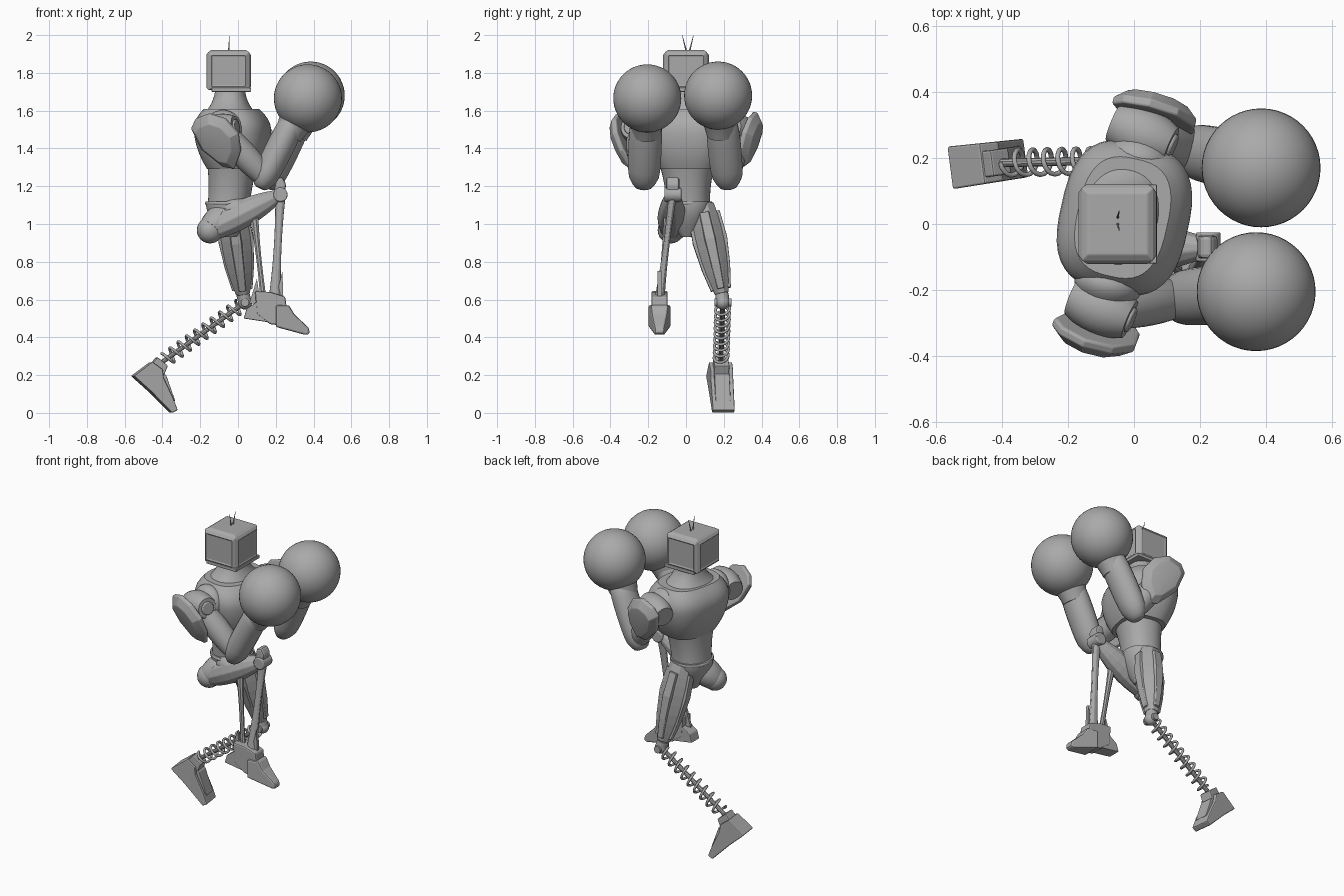
import bpy, bmesh, math
from math import sin, cos, pi
from mathutils import Vector, Matrix

if "Cube" in bpy.data.objects:
    bpy.data.objects.remove(bpy.data.objects["Cube"])

grey = bpy.data.materials.new("matte grey")
grey.use_nodes = True
colour = (.4, .4, .4, 1)
grey.diffuse_color = colour
grey.node_tree.nodes["Principled BSDF"].inputs["Base Color"].default_value = colour
YAW = -.22


def finish(ob, smooth=35, bevel=0):
    ob.data.materials.append(grey)
    if bevel:
        modifier = ob.modifiers.new("bevel", "BEVEL")
        modifier.width, modifier.segments = bevel, 2
    if smooth:
        bpy.ops.object.select_all(action="DESELECT")
        ob.select_set(True)
        bpy.context.view_layer.objects.active = ob
        bpy.ops.object.shade_smooth_by_angle(angle=math.radians(smooth))
    return ob


def add(name, bm, smooth=35, bevel=0, matrix=Matrix()):
    bmesh.ops.recalc_face_normals(bm, faces=bm.faces)
    mesh = bpy.data.meshes.new(name)
    bm.to_mesh(mesh)
    bm.free()
    ob = bpy.data.objects.new(name, mesh)
    bpy.context.collection.objects.link(ob)
    ob.matrix_world = matrix
    return finish(ob, smooth, bevel)


def skin(rings):
    """Bridge equal rings of points and cap both ends."""
    bm = bmesh.new()
    loops = [[bm.verts.new(point) for point in ring] for ring in rings]
    count = len(loops[0])
    for low, high in zip(loops, loops[1:]):
        for i in range(count):
            j = (i + 1) % count
            bm.faces.new((low[i], low[j], high[j], high[i]))
    bm.faces.new(loops[0][::-1])
    bm.faces.new(loops[-1])
    return bm


def oval(z, centre, half_x, half_y, count=40, power=1):
    def rounded(value):
        return math.copysign(abs(value) ** power, value)
    angles = [2 * pi * (i + .5) / count for i in range(count)]
    return [(centre + half_x * rounded(cos(a)), half_y * rounded(sin(a)), z) for a in angles]


def body(name, bottom, top, shape, power, matrix):
    """Loft upright ovals; shape gives centre and half sizes at each fraction."""
    steps = [i / 12 for i in range(13)]
    rings = [oval(bottom + (top - bottom) * t, *shape(t), power=power) for t in steps]
    return add(name, skin(rings), 40, 0, matrix)


def axis_frame(start, end):
    start, end = Vector(start), Vector(end)
    z = (end - start).normalized()
    side = Vector((0, 1, 0)) if abs(z.y) < .9 else Vector((0, 0, 1))
    x = side.cross(z).normalized()
    matrix = Matrix((x, z.cross(x), z)).transposed().to_4x4()
    matrix.translation = start
    return matrix, (end - start).length


def limb(name, start, end, radii, flat=1, count=24, smooth=35, bevel=0, rounding=0):
    """Swell smoothly through start, middle and end radii, with optional rounded ends."""
    matrix, length = axis_frame(start, end)
    first, middle, last = radii
    rings = []
    for i in range(13):
        t = (1 - cos(pi * i / 12)) / 2
        radius = first * (1 - t) * (1 - 2 * t) + 4 * middle * t * (1 - t) + last * t * (2 * t - 1)
        radius *= (1 - rounding) + rounding * min(1, math.sqrt(6 * min(t, 1 - t)))
        rings.append(oval(t * length, 0, radius, radius * flat, count))
    return add(name, skin(rings), smooth, bevel, matrix)


def rod(name, start, end, radius, count=16, bevel=0):
    matrix, length = axis_frame(start, end)
    return add(name, skin([oval(z, 0, radius, radius, count) for z in (0, length)]), 35, bevel, matrix)


def ball(name, centre, radius, segments=32):
    bm = bmesh.new()
    bmesh.ops.create_uvsphere(bm, u_segments=segments, v_segments=segments // 2, radius=radius)
    return add(name, bm, 60, 0, Matrix.Translation(centre))


def slab(name, outline, centre_y, half, bevel=.005, turn=0, toe=1):
    """Extrude an x-z outline along y, narrowed by toe towards +x, then turn it."""
    low, high = min(x for x, z in outline), max(x for x, z in outline)
    middle = (low + high) / 2
    place = Matrix.Translation((middle, centre_y, 0)) @ Matrix.Rotation(turn, 4, "Z")
    rings = [[(x - middle, side * half * (1 + (toe - 1) * (x - low) / (high - low)), z)
              for x, z in outline] for side in (-1, 1)]
    return add(name, skin(rings), 0, bevel, place)


# Head: box with a bevelled raised panel on each side, brim and two antennae
bm = bmesh.new()
bmesh.ops.create_cube(bm, size=1, matrix=Matrix.Diagonal((.215, .22, .2, 1)))
sides = [face for face in bm.faces if face.normal.z > -.5]
bmesh.ops.inset_individual(bm, faces=sides, thickness=.024, depth=.012)
sides = [face for face in sides if abs(face.normal.z) < .5]
bmesh.ops.inset_individual(bm, faces=sides, thickness=.006, depth=-.006)
add("head", bm, 0, .004, Matrix.Translation((-.05, 0, 1.81)))
slab("head_brim", [(-.14, 1.7), (.07, 1.7), (.07, 1.72), (-.14, 1.72)], 0, .12, .004)
for side in (-1, 1):
    limb("antenna", (-.05, .01 + side * .005, 1.9), (-.045, .01 + side * .03, 2), (.005, .003, .001), count=6)

# Torso: barrel chest, neck, waist and pelvis
turned = Matrix.Rotation(YAW, 4, "Z")
upper = Matrix.Translation((0, .012, 0)) @ turned


def barrel(t):
    peak = .65
    offset = (peak - t) / peak if t < peak else (t - peak) / (1 - peak)
    half = .195 - .058 * offset ** 2
    return -.02 - .015 * t, half, half + .02 + .025 * t


body("chest", 1.29, 1.61, barrel, .72, upper)
body("neck", 1.59, 1.72, lambda t: (-.043, .078 + .05 * (1 - t) ** 2, .08 + .09 * (1 - t) ** 2), .9, upper)
body("waist", 1.1, 1.31, lambda t: (-.05 + .02 * t, .11 + .02 * t * t, .115 + .03 * t * t), .9, turned)
body("pelvis", .93, 1.12, lambda t: (-.05, .04 + .08 * sin(t * pi / 2), .035 + .09 * sin(t * pi / 2)), .9, turned)
limb("belt", (-.05, .01, 1.1), (-.05, .01, 1.12), (.12, .125, .12), 1.04, 32)

# Arms, each with a barrel shoulder joint, tilted pad and round glove
pad = [(-.13, .07), (-.1, .12), (-.02, .15), (.07, .12), (.13, .04), (.13, -.06), (.08, -.16), (.02, -.15), (-.09, -.05)]
arms = [("right", -1, (-.095, -.255, 1.5), (.14, -.225, 1.25), (.29, -.21, 1.53),
         (.37, -.205, 1.665), (-.11, -.305, 1.45), -.36, .38),
        ("left", 1, (.03, .27, 1.5), (.18, .225, 1.25), (.32, .185, 1.53),
         (.385, .17, 1.68), (.055, .315, 1.45), -.24, .24)]
for side, sign, shoulder, elbow, wrist, fist, pad_centre, pad_turn, pad_tilt in arms:
    shoulder, elbow, wrist = Vector(shoulder), Vector(elbow), Vector(wrist)
    out = turned @ Vector((0, sign, 0))
    ahead = Vector((.9, -.38, .15)).normalized()
    limb(side + "_shoulder_ring", shoulder - out * .09, shoulder - out * .02, (.1, .1, .07))
    limb(side + "_shoulder_barrel", shoulder - ahead * .1, shoulder + ahead * .09, (.06, .084, .06))
    rod(side + "_shoulder_cap", shoulder + ahead * .08, shoulder + ahead * .1, .04, 20, .006)
    rod(side + "_shoulder_pin", shoulder, shoulder + out * .06, .035)
    limb(side + "_upper_arm", shoulder, elbow, (.06, .072, .055))
    drop = Vector((.025, 0, .06))
    limb(side + "_forearm", elbow - drop, wrist + drop, (.064, .074, .066), 1.2, rounding=.6)
    limb(side + "_glove_cuff", wrist - drop, fist, (.074, .1, .14))
    ball(side + "_glove", fist, .18, 48)
    layers = [(0, .95), (.005, 1), (.025, 1), (.06, .72), (.065, .45)]
    place = Matrix.Translation(pad_centre) @ Matrix.Rotation(pad_turn, 4, "Z") @ Matrix.Rotation(-sign * pad_tilt, 4, "X")
    rings = [[(x * scale, sign * depth, z * scale) for x, z in pad] for depth, scale in layers]
    add(side + "_shoulder_pad", skin(rings), 25, .004, place)

# Left leg: panelled thigh, knee joint, spring shin and boot
hip, knee = Vector((-.035, .085, 1.1)), Vector((.026, .19, .63))
limb("left_thigh", hip, knee, (.07, .083, .04), .95, 8, 0, .005)
matrix, length = axis_frame(hip, knee)
for quarter in range(4):
    spin = Matrix.Rotation(quarter * pi / 2, 4, "Z")
    rings = [[(radius * depth, radius * width, t * length)
              for depth, width in ((.7, -.36), (1, -.28), (1, .28), (.7, .36))]
             for t, radius in ((.1, .084), (.4, .093), (.7, .077), (.95, .054))]
    add("left_thigh_panel", skin(rings), 0, .003, matrix @ spin)
joint, ankle = Vector((.037, .195, .585)), Vector((-.4, .185, .27))
across = Vector((0, .045, 0))
ball("left_knee_ball", joint, .038, 20)
rod("left_knee_pin", joint - across, joint + across, .022)
rod("left_knee_collar", knee, joint, .036)
rod("left_shin_rod", joint, ankle, .013, 10)
matrix, length = axis_frame(joint, ankle)
coil = bpy.data.curves.new("left_shin_spring", "CURVE")
coil.dimensions, coil.bevel_depth, coil.bevel_resolution = "3D", .0075, 2
turns, steps = 9, 16
spline = coil.splines.new("POLY")
spline.points.add(turns * steps)
for i, point in enumerate(spline.points):
    angle = 2 * pi * i / steps
    along = length * (.06 + .9 * i / (turns * steps))
    point.co = (*(matrix @ Vector((.038 * cos(angle), .038 * sin(angle), along))), 1)
spring = bpy.data.objects.new("left_shin_spring", coil)
bpy.context.collection.objects.link(spring)
finish(spring, 0)
slab("left_boot", [(-.56, .195), (-.47, .115), (-.355, 0), (-.325, .015), (-.35, .08), (-.4, .185),
                   (-.405, .23), (-.46, .27)], .185, .065, .006, .13, .9)
slab("left_boot_tongue", [(-.45, .25), (-.37, .09), (-.335, .06), (-.385, .2)], .19, .04, .004, .13)
slab("left_boot_ankle", [(-.47, .25), (-.4, .19), (-.375, .25), (-.43, .295)], .185, .04, .006, .13)

# Right leg: buttock, raised thigh, hinge knee, strut shin and bladed boot
hip, knee = Vector((-.148, -.08, .967)), Vector((.225, -.07, 1.155))
heel, toe_back = Vector((.135, -.14, .6)), Vector((.195, -.14, .6))
ball("right_hip_ball", hip, .07, 24)
limb("right_buttock", hip, (-.06, -.02, 1.06), (.066, .08, .07), 1.1)
limb("right_thigh", hip, knee, (.06, .077, .03), .95, 10, 0, .005)
for side in (-1, 1):
    offset = Vector((0, side * .06, 0))
    limb("right_thigh_panel", hip.lerp(knee, .15) + offset, hip.lerp(knee, .85) + offset * .65,
         (.02, .048, .015), .3, 8, 0)
limb("right_hip_link", (-.06, -.06, 1.08), (.06, -.08, 1.06), (.06, .07, .05), count=12)
rod("right_knee_hinge", knee - across, knee + across, .038, 20, .006)
slab("right_knee_guard", [(.19, 1.17), (.245, 1.15), (.255, 1.21), (.235, 1.25), (.2, 1.24)], -.07, .035, .012)
limb("right_shin", knee, toe_back, (.03, .022, .036), .8, 8, 0, .003)
limb("right_calf_strut", (.085, -.1, 1.04), heel, (.024, .015, .018), .8, 8, 0)
slab("right_boot_ankle", [(.1, .52), (.09, .645), (.17, .64), (.25, .615), (.26, .54), (.25, .46), (.17, .47)],
     heel.y, .043, .008)
slab("right_boot_heel", [(.03, .5), (.045, .55), (.115, .6), (.16, .58), (.16, .48)], heel.y, .04)
slab("right_boot_toe", [(.2, .455), (.2, .57), (.27, .57), (.3, .52), (.375, .45), (.38, .42), (.36, .412)],
     heel.y, .06, .01, 0, .4)
slab("right_boot_fin", [(.06, .58), (.1, .71), (.12, .58)], heel.y, .008, 0)
slab("right_boot_spike", [(.2, .61), (.235, .75), (.24, .61)], heel.y, .01, 0)
